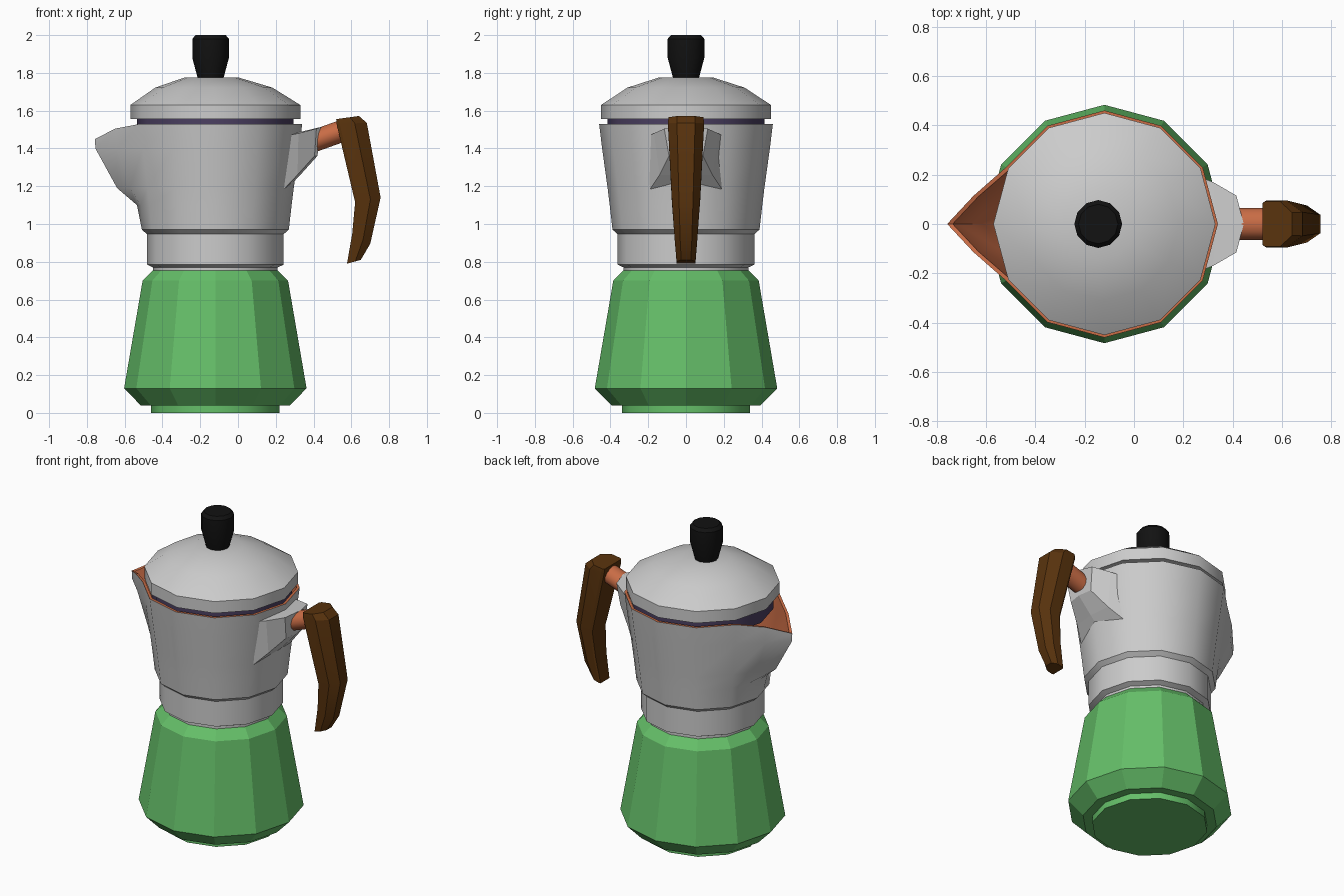
import bpy, bmesh, math
from mathutils import Vector

if "Cube" in bpy.data.objects:
    bpy.data.objects.remove(bpy.data.objects["Cube"])

CX = -0.12      # pot axis
N = 12          # sides of the pot


def material(name, rgb):
    m = bpy.data.materials.new(name)
    m.diffuse_color = (*rgb, 1)
    m.use_nodes = True
    m.node_tree.nodes["Principled BSDF"].inputs["Base Color"].default_value = m.diffuse_color
    return m


GREEN = material("green", (0.13, 0.52, 0.14))
COPPER = material("copper", (0.58, 0.15, 0.06))
BROWN = material("brown", (0.10, 0.033, 0.004))
BLACK = material("black", (0.006, 0.006, 0.006))
PURPLE = material("purple", (0.07, 0.05, 0.12))


def loft(name, rings, mat=None, smooth=None, caps=(True, True)):
    """Skin a list of equally long closed rings."""
    bm = bmesh.new()
    loops = [[bm.verts.new(p) for p in ring] for ring in rings]
    for a, b in zip(loops, loops[1:]):
        for i in range(len(a)):
            j = (i + 1) % len(a)
            bm.faces.new((a[i], a[j], b[j], b[i]))
    if caps[0]:
        bm.faces.new(loops[0][::-1])
    if caps[1]:
        bm.faces.new(loops[-1])
    if all(caps):
        bmesh.ops.recalc_face_normals(bm, faces=bm.faces)
    me = bpy.data.meshes.new(name)
    bm.to_mesh(me)
    bm.free()
    ob = bpy.data.objects.new(name, me)
    bpy.context.collection.objects.link(ob)
    if mat:
        me.materials.append(mat)
    if smooth:
        bpy.ops.object.select_all(action='DESELECT')
        ob.select_set(True)
        bpy.context.view_layer.objects.active = ob
        bpy.ops.object.shade_smooth_by_angle(angle=math.radians(smooth))
    return ob


def circle(r, z, cx=CX, n=N):
    return [(cx + r * math.cos(2 * math.pi * i / n), r * math.sin(2 * math.pi * i / n), z)
            for i in range(n)]


def lathe(name, profile, mat=None, smooth=None, cx=CX):
    return loft(name, [circle(r, z, cx) for r, z in profile], mat, smooth)


def spouted(r, z, tip_x=None, tip_z=None):
    """Pot ring whose vertex at -x is pulled out into the spout."""
    pts = [Vector(p) for p in circle(r, z)]
    tip = pts[6].copy()
    bulge = 0
    if tip_x is not None:
        tip = Vector((tip_x, 0, z if tip_z is None else tip_z))
        bulge = 0.012
    mids = []
    for k in (5, 7):
        m = (pts[k] + tip) / 2 + Vector((-bulge, 0, 0))
        if tip_z is not None:
            m.z += 0.015
        mids.append(m)
    return pts[:6] + [mids[0], tip, mids[1]] + pts[7:]


# Boiler base and its foot
lathe("boiler_foot", [(0.34, 0), (0.34, 0.06)], GREEN, 35)
lathe("boiler_base", [(0.395, 0.04), (0.483, 0.13), (0.385, 0.70), (0.33, 0.755)], GREEN)

# Threaded neck and collar
lathe("neck", [(0.33, 0.74), (0.33, 0.77), (0.362, 0.785), (0.362, 0.95)], None, 35)

# Upper jug with spout, outer skin
outer = [spouted(0.355, 0.94), spouted(0.389, 0.97), spouted(0.404, 1.10, -0.535),
         spouted(0.415, 1.19, -0.64), spouted(0.444, 1.40, -0.755),
         spouted(0.46, 1.53, -0.757, 1.45)]
loft("jug", outer, None, 35, (True, False))

# Copper rim and lining
lining = [outer[-1], spouted(0.443, 1.53, -0.735, 1.452), spouted(0.425, 1.38, -0.715),
          spouted(0.40, 1.19, -0.61), spouted(0.385, 1.10)]
loft("jug_lining", lining, COPPER, 35, (False, True))

# Lid, its inner plug and the knob
lathe("lid_plug", [(0.415, 1.46), (0.415, 1.57)], PURPLE, 35)
loft("lid", [circle(0.45, 1.555), circle(0.45, 1.63), circle(0.31, 1.722, CX - 0.008),
             circle(0.145, 1.775, -0.14)], None, 35)
lathe("knob", [(0.065, 1.76), (0.097, 1.88), (0.097, 1.98), (0.08, 2.0)], BLACK, 35, -0.145)


# Handle bracket: sections of (x edge, x middle, half width, top z, bottom z)
def bracket(xe, xm, w, top, bottom, wb, xb):
    return [(xe, -w, top - 0.01), (xm, 0, top), (xe, w, top - 0.01),
            (xb, wb, bottom), (xb + 0.015, 0, bottom), (xb, -wb, bottom)]


loft("handle_bracket", [bracket(0.22, 0.24, 0.21, 1.47, 1.17, 0.20, 0.23),
                        bracket(0.32, 0.34, 0.17, 1.49, 1.26, 0.14, 0.315),
                        bracket(0.415, 0.445, 0.115, 1.515, 1.36, 0.09, 0.405)])

# Copper arm joining bracket and handle
a, b = Vector((0.39, 0, 1.435)), Vector((0.58, 0, 1.503))
up = Vector((0, 1, 0)).cross((b - a).normalized())
loft("handle_arm", [[c + 0.065 * math.cos(t) * Vector((0, 1, 0)) + 0.058 * math.sin(t) * up
                     for t in [2 * math.pi * i / 12 for i in range(12)]] for c in (a, b)],
     COPPER, 35)


# Wooden grip: wide on the inside, chamfered on the outside
def grip(inner, outer, w):
    i, o = Vector((inner[0], 0, inner[1])), Vector((outer[0], 0, outer[1]))
    return [i.lerp(o, t) + Vector((0, s * w, 0)) for t, s in
            ((0, -0.9), (0.1, -1), (0.6, -1), (1, -0.5), (1, 0.5), (0.6, 1), (0.1, 1), (0, 0.9))]


loft("handle_grip", [grip((0.52, 1.555), (0.64, 1.572), 0.092),
                     grip((0.522, 1.53), (0.682, 1.535), 0.096),
                     grip((0.62, 1.115), (0.755, 1.14), 0.075),
                     grip((0.605, 0.95), (0.70, 0.895), 0.06),
                     grip((0.577, 0.79), (0.65, 0.81), 0.05)], BROWN, 28)
